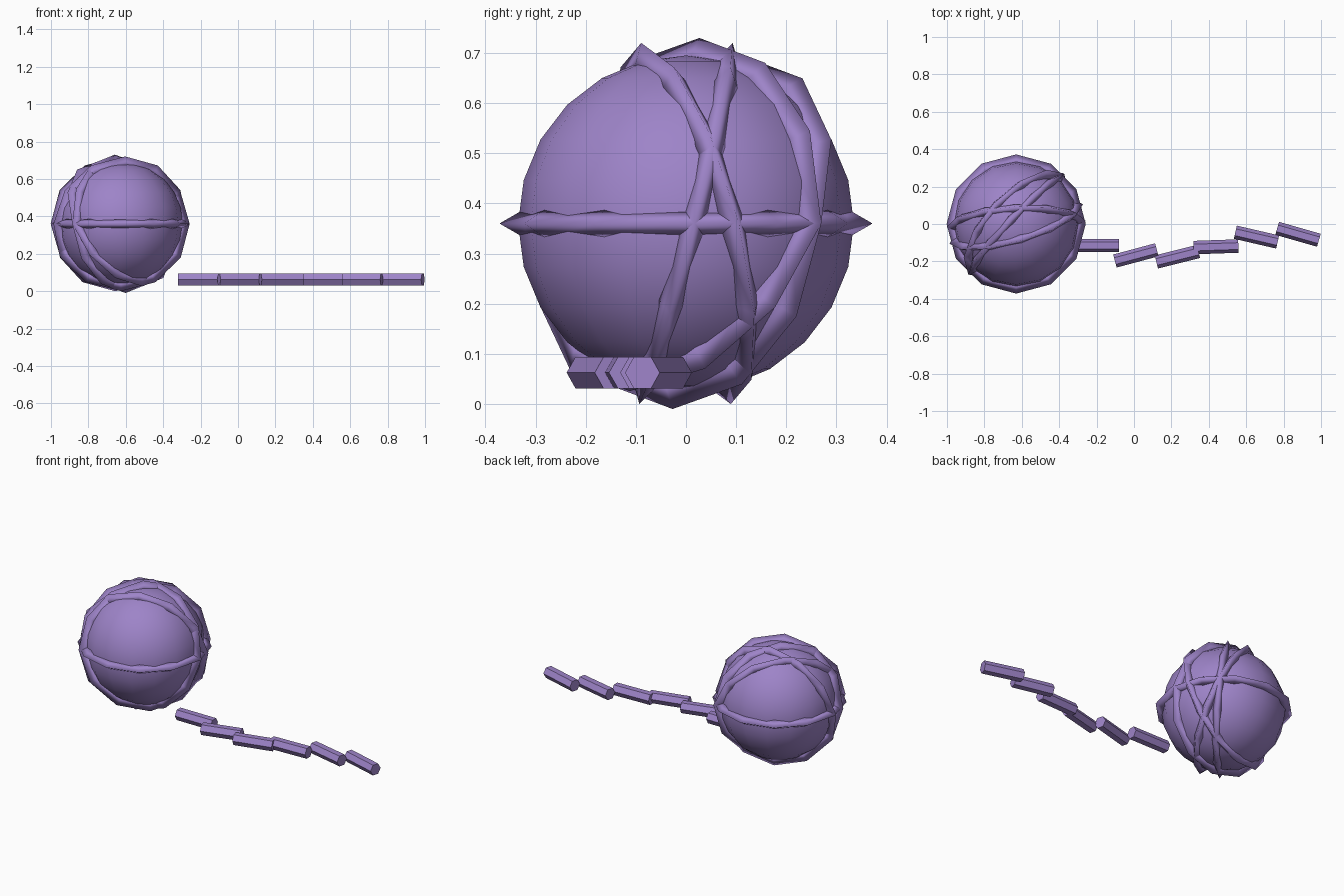
import bpy, bmesh, math
from mathutils import Vector

if "Cube" in bpy.data.objects:
    bpy.data.objects.remove(bpy.data.objects["Cube"])

yarn = bpy.data.materials.new("purple yarn")
yarn.diffuse_color = (0.34, 0.23, 0.58, 1)
yarn.use_nodes = True
yarn.node_tree.nodes["Principled BSDF"].inputs["Base Color"].default_value = yarn.diffuse_color

CENTER = Vector((-0.63, 0, 0.36))


def finish(bm, name, smooth):
    bmesh.ops.recalc_face_normals(bm, faces=bm.faces)
    for f in bm.faces:
        f.smooth = smooth
    mesh = bpy.data.meshes.new(name)
    bm.to_mesh(mesh)
    bm.free()
    mesh.materials.append(yarn)
    obj = bpy.data.objects.new(name, mesh)
    bpy.context.collection.objects.link(obj)
    return obj


def strand_ring(name, yaw, lean, major=0.337, minor=0.035, segs=12, sides=3):
    """Loop around the ball: yaw turns its level axis, lean tips its top sideways."""
    a, s = math.radians(yaw), math.radians(lean)
    u = Vector((math.cos(a), math.sin(a), 0))
    side = Vector((math.sin(a), -math.cos(a), 0))
    v = side * math.sin(s) + Vector((0, 0, 1)) * math.cos(s)
    n = u.cross(v)
    bm = bmesh.new()
    rings = []
    for i in range(segs):
        t = 2 * math.pi * i / segs
        out = u * math.cos(t) + v * math.sin(t)
        ring = []
        for j in range(sides):
            p = 2 * math.pi * j / sides
            ring.append(bm.verts.new(CENTER + out * (major + minor * math.cos(p))
                                     + n * minor * math.sin(p)))
        rings.append(ring)
    for i in range(segs):
        r0, r1 = rings[i], rings[(i + 1) % segs]
        for j in range(sides):
            k = (j + 1) % sides
            bm.faces.new((r0[j], r1[j], r1[k], r0[k]))
    return finish(bm, name, True)


def tail_piece(name, x, y, angle, length=0.23, radius=0.036):
    """Six-sided rod lying on its flat, turned about the vertical."""
    a = math.radians(angle)
    along = Vector((math.cos(a), math.sin(a), 0))
    across = Vector((-math.sin(a), math.cos(a), 0))
    mid = Vector((x, y, 0.0625))
    bm = bmesh.new()
    ends = []
    for e in (-0.5, 0.5):
        ends.append([bm.verts.new(mid + along * length * e
                                  + across * radius * math.cos(k * math.pi / 3)
                                  + Vector((0, 0, radius * math.sin(k * math.pi / 3))))
                     for k in range(6)])
    for k in range(6):
        m = (k + 1) % 6
        bm.faces.new((ends[0][k], ends[1][k], ends[1][m], ends[0][m]))
    for end in ends:
        bm.faces.new(end)
    return finish(bm, name, False)


# Ball core
bm = bmesh.new()
bmesh.ops.create_uvsphere(bm, u_segments=16, v_segments=12, radius=0.335)
bmesh.ops.translate(bm, verts=bm.verts, vec=CENTER)
finish(bm, "ball_core", True)

# Strands wound around the ball
strand_ring("level_strand", 0, 90)
strand_ring("upright_strand", 2.5, -14.5)
strand_ring("crossing_strand", 16.5, 14.5)
strand_ring("diagonal_strand", 46.5, -26)
strand_ring("steep_diagonal_strand", 46.5, -6)

# Loose tail of yarn
pieces = [(-0.20, -0.115, 0), (0.01, -0.168, 15), (0.232, -0.175, 14),
          (0.438, -0.122, 2), (0.655, -0.07, -13), (0.877, -0.055, -16)]
for i, (x, y, angle) in enumerate(pieces):
    tail_piece(f"tail_piece_{i + 1}", x, y, angle,
               length=0.24 if angle in (0, 2) else 0.232)
